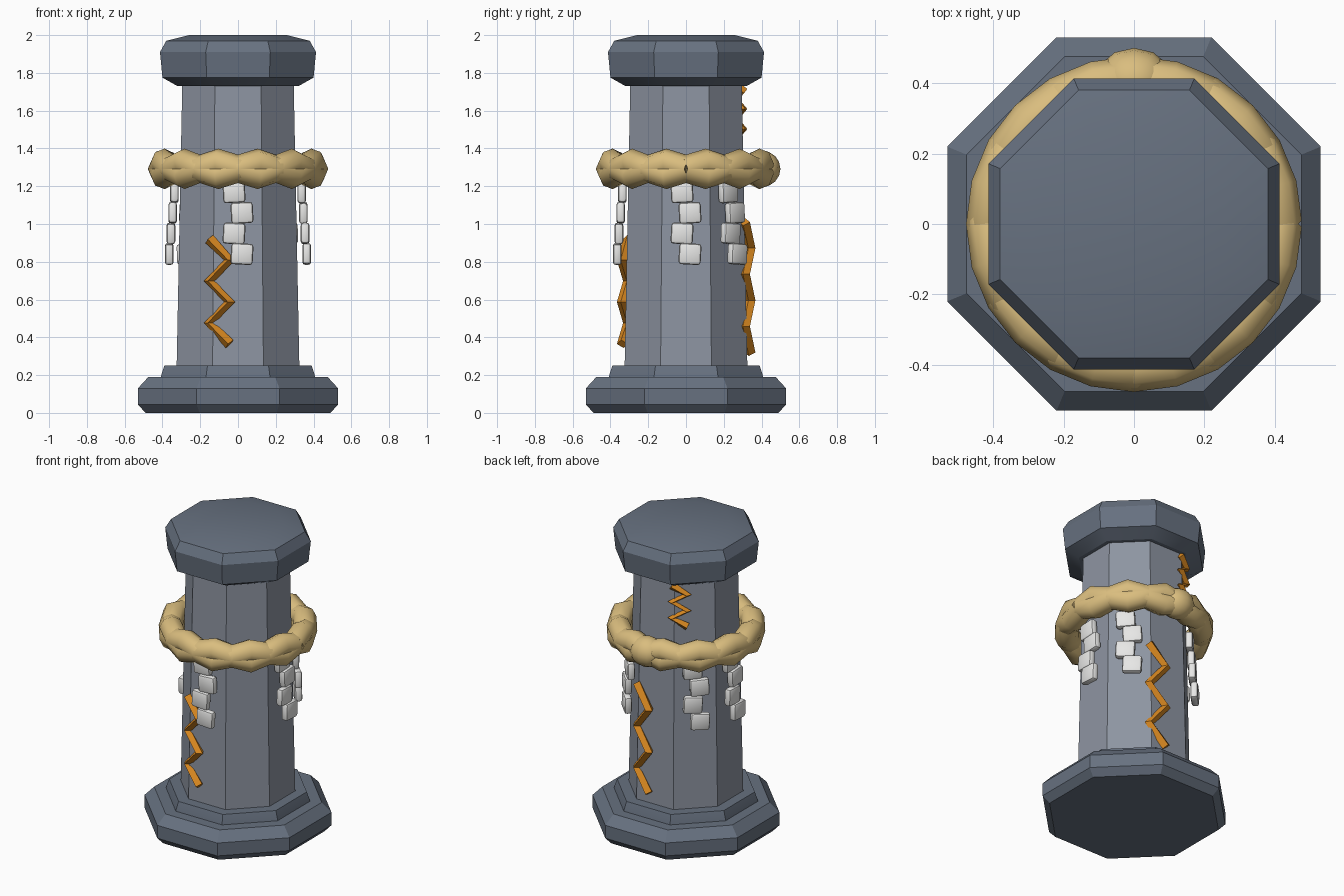
import bpy, bmesh, math
from mathutils import Matrix

if "Cube" in bpy.data.objects:
    bpy.data.objects.remove(bpy.data.objects["Cube"], do_unlink=True)


def material(name, rgb):
    m = bpy.data.materials.new(name)
    m.use_nodes = True
    m.diffuse_color = (*rgb, 1)
    m.node_tree.nodes["Principled BSDF"].inputs["Base Color"].default_value = (*rgb, 1)
    return m


dark_stone = material("dark stone", (0.135, 0.165, 0.215))
pale_stone = material("pale stone", (0.27, 0.30, 0.36))
straw = material("straw", (0.70, 0.51, 0.21))
paper = material("white paper", (0.82, 0.82, 0.81))
amber = material("amber", (0.70, 0.25, 0.015))


def add(name, data, mat):
    ob = bpy.data.objects.new(name, data)
    bpy.context.collection.objects.link(ob)
    data.materials.append(mat)
    return ob


def mesh_object(name, bm, mat, angle):
    bmesh.ops.recalc_face_normals(bm, faces=bm.faces)
    me = bpy.data.meshes.new(name)
    bm.to_mesh(me)
    bm.free()
    ob = add(name, me, mat)
    bpy.ops.object.select_all(action="DESELECT")
    ob.select_set(True)
    bpy.context.view_layer.objects.active = ob
    bpy.ops.object.shade_smooth_by_angle(angle=math.radians(angle))
    return ob


def octagon_stack(name, profile, mat):
    """Octagonal solid from (apothem, height) pairs, flat sides facing the axes."""
    bm = bmesh.new()
    rings = []
    for apothem, z in profile:
        r = apothem / math.cos(math.pi / 8)
        angles = [(i + 0.5) * math.pi / 4 for i in range(8)]
        rings.append([bm.verts.new((r * math.cos(a), r * math.sin(a), z)) for a in angles])
    for low, high in zip(rings, rings[1:]):
        for i in range(8):
            j = (i + 1) % 8
            bm.faces.new((low[i], low[j], high[j], high[i]))
    bm.faces.new(rings[0][::-1])
    bm.faces.new(rings[-1])
    return mesh_object(name, bm, mat, 22)


def tube(name, points, radius, resolution, mat, smooth):
    cu = bpy.data.curves.new(name, "CURVE")
    cu.dimensions = "3D"
    cu.bevel_depth = radius
    cu.bevel_resolution = resolution
    cu.use_fill_caps = True
    sp = cu.splines.new("POLY")
    sp.points.add(len(points) - 1)
    for p, co in zip(sp.points, points):
        p.co = (*co, 1)
    sp.use_smooth = smooth
    return add(name, cu, mat)


# Stone pillar
octagon_stack("base", [(0.49, 0), (0.53, 0.045), (0.53, 0.13), (0.475, 0.19)], dark_stone)
octagon_stack("base_step", [(0.41, 0.18), (0.405, 0.205), (0.39, 0.25)], dark_stone)
octagon_stack("shaft", [(0.325, 0.24), (0.295, 1.74)], pale_stone)
octagon_stack("cap", [(0.32, 1.73), (0.40, 1.775), (0.413, 1.91), (0.38, 1.97), (0.26, 2.0)], dark_stone)

# Rope of two strands weaving up and down around the shaft
ROPE_Z = 1.292
for name, side in (("rope_strand_a", 1), ("rope_strand_b", -1)):
    path = []
    for i in range(25):
        a = i * math.tau / 24
        path.append((0.405 * math.cos(a), 0.405 * math.sin(a),
                     ROPE_Z + side * 0.035 * math.sin(6 * a)))
    tube(name, path, 0.072, 2, straw, True)

# Knot at the back
bm = bmesh.new()
bmesh.ops.create_uvsphere(bm, u_segments=12, v_segments=8, radius=1,
                          matrix=Matrix.Translation((0, 0.405, ROPE_Z)) @ Matrix.Diagonal((0.11, 0.095, 0.095, 1)))
mesh_object("rope_knot", bm, straw, 60)

# Paper streamers: zigzag chains of soft square tiles
for n, degrees in enumerate((-90, 0, 45, 135, 180)):
    bm = bmesh.new()
    turn = Matrix.Rotation(math.radians(degrees), 4, "Z")
    for k in range(4):
        side = 1 if k % 2 else -1
        place = Matrix.Translation((0.337 + 0.009 * k, side * 0.021, 1.168 - 0.109 * k))
        tilt = Matrix.Rotation(math.radians(3 if k < 2 else -3), 4, "X")
        bmesh.ops.create_cube(bm, size=1, matrix=turn @ place @ tilt @ Matrix.Diagonal((0.046, 0.118, 0.112, 1)))
    bmesh.ops.bevel(bm, geom=bm.edges[:], offset=0.016, segments=2, profile=0.5, affect="EDGES")
    mesh_object(f"streamer_{n + 1}", bm, paper, 40)


# Glowing cracks: zigzags wrapped round the shaft
def crack(name, degrees, swing, radius, top, bottom, thickness):
    path = []
    for k in range(6):
        a = math.radians(degrees + (swing if k % 2 else -swing))
        path.append((radius * math.cos(a), radius * math.sin(a), top + (bottom - top) * k / 5))
    tube(name, path, thickness, 0, amber, False)


crack("front_crack", -107, 9.5, 0.34, 0.92, 0.365, 0.03)
crack("back_crack", 75, 9.5, 0.34, 1.01, 0.32, 0.03)
crack("upper_back_crack", 118, 8.5, 0.32, 1.715, 1.45, 0.026)
